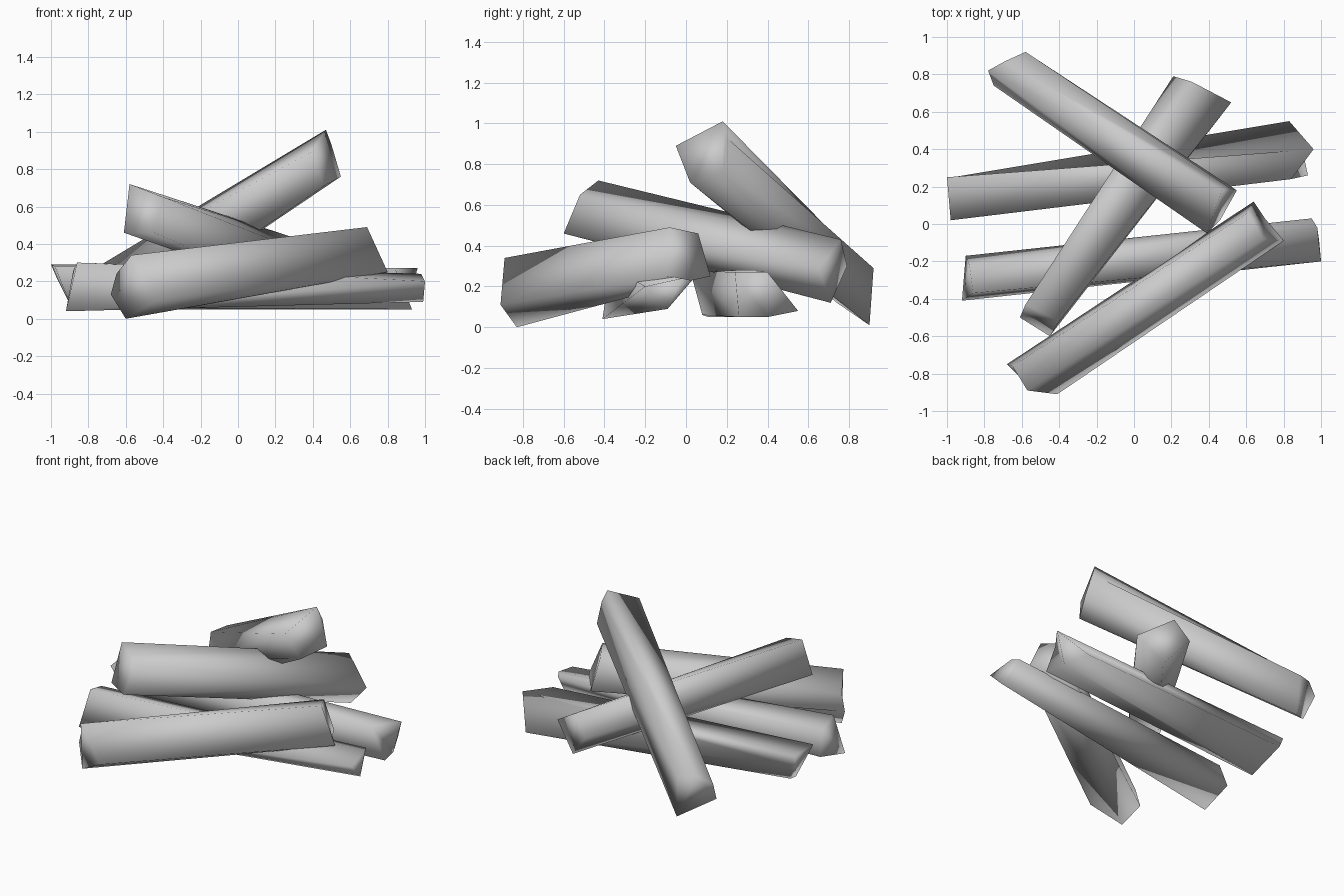
import bpy
import bmesh
import math

default_cube = bpy.data.objects.get("Cube")
if default_cube:
    bpy.data.objects.remove(default_cube, do_unlink=True)

# One plain grey for the whole pile
grey = bpy.data.materials.new("plain_grey")
grey.use_nodes = True
colour = (0.6, 0.6, 0.6, 1)
grey.diffuse_color = colour
grey.node_tree.nodes["Principled BSDF"].inputs["Base Color"].default_value = colour


def split_log(name, near_ring, far_ring):
    """Loft a roughly hewn log between two matching end sections."""
    mesh = bpy.data.meshes.new(name)
    bm = bmesh.new()
    near = [bm.verts.new(point) for point in near_ring]
    far = [bm.verts.new(point) for point in far_ring]
    count = len(near)

    # Twisted sides, each split along the same diagonal, then the two cut ends
    for i in range(count):
        j = (i + 1) % count
        bm.faces.new((near[i], near[j], far[j]))
        bm.faces.new((near[i], far[j], far[i]))
    bm.faces.new(list(reversed(near)))
    bm.faces.new(far)
    bmesh.ops.triangulate(bm, faces=bm.faces[:])
    bmesh.ops.recalc_face_normals(bm, faces=bm.faces[:])
    bm.to_mesh(mesh)
    bm.free()

    log = bpy.data.objects.new(name, mesh)
    bpy.context.scene.collection.objects.link(log)
    mesh.materials.append(grey)

    # Rounded bark with crisp edges only at the sharpest corners
    bpy.ops.object.select_all(action="DESELECT")
    log.select_set(True)
    bpy.context.view_layer.objects.active = log
    bpy.ops.object.shade_smooth_by_angle(angle=math.radians(130))


# Lower log along the front, rising to the left side
split_log(
    "front_log",
    near_ring=[(-.6, -.83, 0), (-.41, -.91, .11), (-.57, -.89, .34),
               (-.65, -.76, .24), (-.68, -.75, .13)],
    far_ring=[(.7, .03, .23), (.8, -.09, .25), (.69, -.08, .49),
              (.61, .06, .46), (.64, .12, .25)],
)

# Steep log resting on top of the pile, with a ridge along its upper side
split_log(
    "raised_log",
    near_ring=[(-.69, .87, .31), (-.58, .92, .29), (-.56, .9, .01),
               (-.75, .74, .12), (-.78, .82, .26)],
    far_ring=[(.47, .18, 1.01), (.5, .2, .93), (.55, .18, .76),
              (.46, .02, .71), (.39, -.05, .89)],
)

# Log crossing the pile from front to back
split_log(
    "crossing_log",
    near_ring=[(-.58, -.43, .72), (-.61, -.5, .46), (-.45, -.6, .46), (-.4, -.52, .65)],
    far_ring=[(.31, .76, .43), (.21, .79, .3), (.36, .71, .12), (.52, .65, .29)],
)

# Long log lying at the back
split_log(
    "back_log",
    near_ring=[(-1, .25, .29), (-.98, .02, .28), (-.89, .08, .06),
               (-.87, .11, .05), (-.97, .25, .22)],
    far_ring=[(.96, .4, .27), (.84, .24, .27), (.93, .26, .05),
              (.9, .4, .05), (.83, .55, .08)],
)

# Long thin wedge lying in the middle
split_log(
    "middle_log",
    near_ring=[(-.92, -.41, .04), (-.86, -.37, .3), (-.88, -.22, .26), (-.9, -.17, .1)],
    far_ring=[(.99, -.09, .09), (1, -.2, .2), (.98, -.02, .24), (.95, .03, .23)],
)
